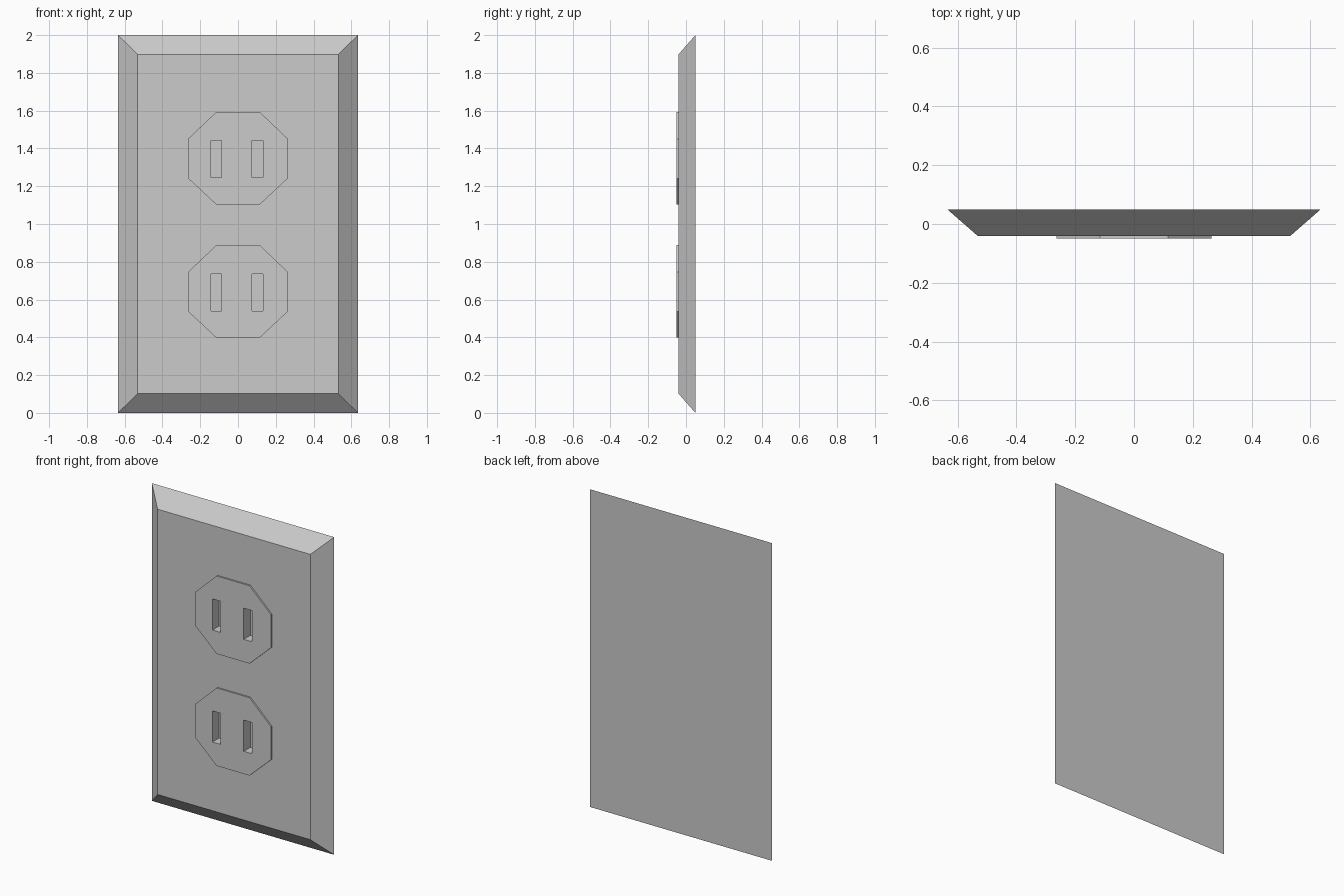
import bpy, bmesh

if "Cube" in bpy.data.objects:
    bpy.data.objects.remove(bpy.data.objects["Cube"])


def loft(bm, front, back, y_front, y_back):
    """Closed solid between two matching (x, z) outlines."""
    a = [bm.verts.new((x, y_front, z)) for x, z in front]
    b = [bm.verts.new((x, y_back, z)) for x, z in back]
    bm.faces.new(a)
    bm.faces.new(b[::-1])
    n = len(a)
    for i in range(n):
        j = (i + 1) % n
        bm.faces.new((a[j], a[i], b[i], b[j]))


def make_object(name, solids):
    bm = bmesh.new()
    for solid in solids:
        loft(bm, *solid)
    bmesh.ops.recalc_face_normals(bm, faces=bm.faces)
    mesh = bpy.data.meshes.new(name)
    bm.to_mesh(mesh)
    bm.free()
    obj = bpy.data.objects.new(name, mesh)
    bpy.context.collection.objects.link(obj)
    return obj


def rect(x0, x1, z0, z1):
    return [(x0, z0), (x1, z0), (x1, z1), (x0, z1)]


def cut(obj, cutter):
    mod = obj.modifiers.new("slots", 'BOOLEAN')
    mod.operation = 'DIFFERENCE'
    mod.solver = 'EXACT'
    mod.object = cutter


# Wall plate with a wide bevelled rim
plate = make_object("wall_plate", [
    (rect(-0.532, 0.532, 0.102, 1.898), rect(-0.635, 0.635, 0, 2), -0.04, 0.05)])

# Two octagonal sockets, each with a pair of recessed slots
for name, zc in (("lower", 0.643), ("upper", 1.348)):
    right = [(0.115, -0.245), (0.264, -0.106), (0.264, 0.103), (0.115, 0.245)]
    left = [(-x, z) for x, z in reversed(right)]
    octagon = [(x, zc + z) for x, z in right + left]
    socket = make_object(name + "_socket", [(octagon, octagon, -0.05, -0.036)])

    slots = [rect(x0, x1, zc - 0.103, zc + 0.093)
             for x0, x1 in ((-0.143, -0.088), (0.075, 0.133))]
    cutter = make_object(name + "_slot_cutter", [(s, s, -0.1, 0.015) for s in slots])
    cutter.hide_render = True
    cutter.hide_viewport = True
    cut(plate, cutter)
    cut(socket, cutter)
